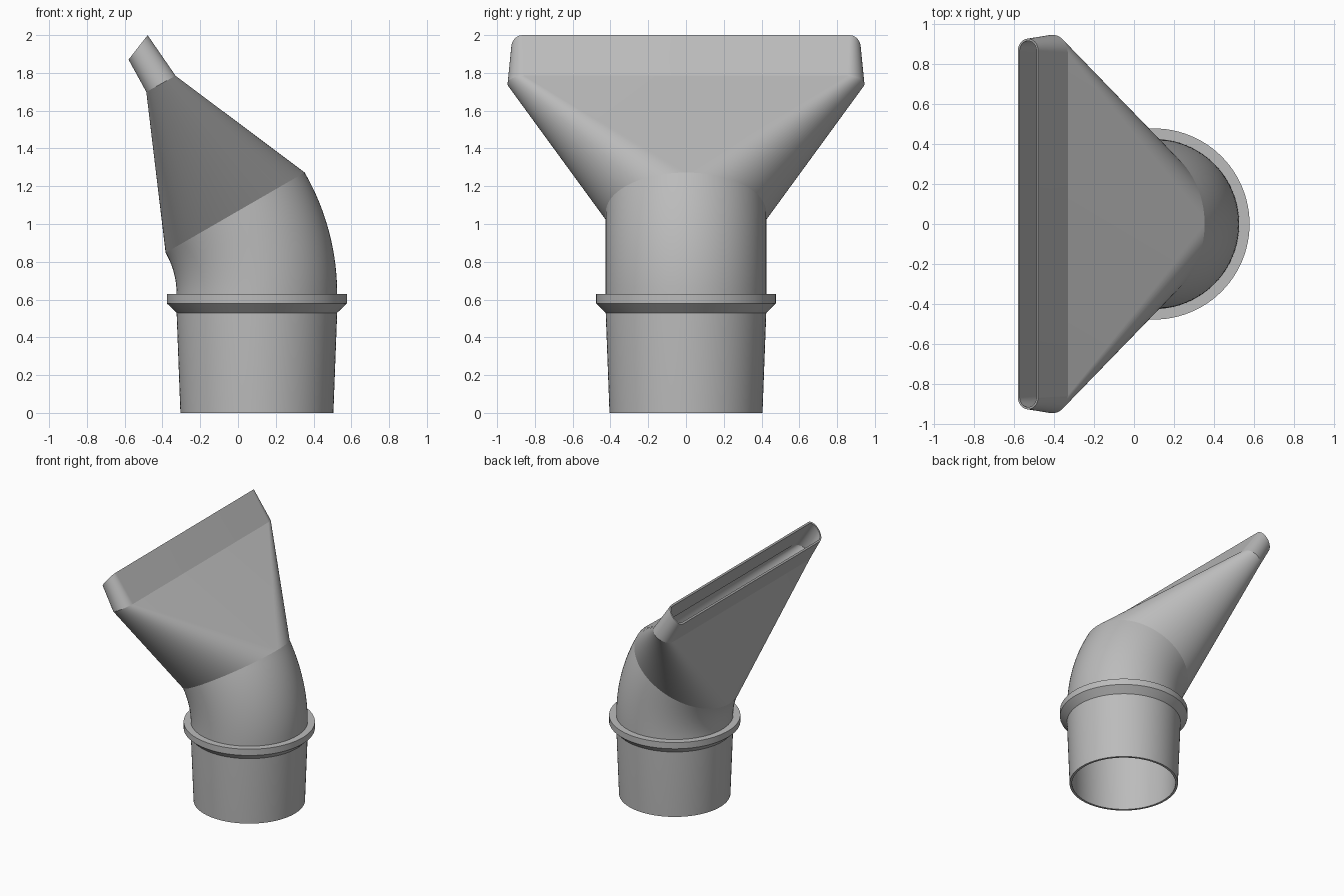
import bpy, bmesh
from math import sin, cos, pi, radians
from mathutils import Vector

SEG = 48          # steps per half turn
PIPE_X = 0.10     # axis of the lower pipe

if "Cube" in bpy.data.objects:
    bpy.data.objects.remove(bpy.data.objects["Cube"])

grey = bpy.data.materials.new("plain grey")
grey.use_nodes = True
colour = (0.5, 0.5, 0.5, 1)
grey.diffuse_color = colour
grey.node_tree.nodes["Principled BSDF"].inputs["Base Color"].default_value = colour


def ring(x, z, tilt, r, half=0.0, ry=None):
    """Stadium outline (a circle when half is 0), tilted about the y axis."""
    ry = r if ry is None else ry
    u = Vector((cos(radians(tilt)), 0, sin(radians(tilt))))
    points = []
    for side in (1, -1):
        for i in range(SEG + 1):
            a = pi * i / SEG + (0 if side > 0 else pi)
            points.append(Vector((x, side * half + ry * sin(a), z)) + u * (r * cos(a)))
    return points


def tube(name, outer, inner):
    """Walled tube: skin the outer rings up, then the inner rings back down."""
    bm = bmesh.new()
    loops = [[bm.verts.new(p) for p in pts] for pts in outer + inner[::-1]]
    for a, b in zip(loops, loops[1:] + loops[:1]):
        n = len(a)
        for i in range(n):
            j = (i + 1) % n
            bm.faces.new((a[i], a[j], b[j], b[i]))
    bmesh.ops.remove_doubles(bm, verts=bm.verts, dist=0.00005)
    bmesh.ops.recalc_face_normals(bm, faces=bm.faces)
    mesh = bpy.data.meshes.new(name)
    bm.to_mesh(mesh)
    bm.free()
    mesh.materials.append(grey)
    obj = bpy.data.objects.new(name, mesh)
    bpy.context.collection.objects.link(obj)
    bpy.ops.object.select_all(action="DESELECT")
    obj.select_set(True)
    bpy.context.view_layer.objects.active = obj
    bpy.ops.object.shade_smooth_by_angle(angle=radians(25))
    return obj


def lathe(profile):
    return [ring(PIPE_X, z, 0, r) for z, r in profile]


WALL = 0.018

# Tapered lower pipe
pipe = [(0, 0.405), (0.53, 0.425), (0.63, 0.425)]
tube("lower_pipe", lathe(pipe), lathe([(z, r - WALL) for z, r in pipe]))

# Stop collar with chamfered underside
tube("collar", lathe([(0.53, 0.425), (0.58, 0.477), (0.63, 0.477)]),
     lathe([(0.53, 0.415), (0.63, 0.415)]))

# Bent elbow
BEND, TURN, STEPS = 0.86, 30, 16


def bend(r):
    rings = []
    for i in range(STEPS + 1):
        t = TURN * i / STEPS
        rings.append(ring(PIPE_X - BEND + BEND * cos(radians(t)),
                          0.63 + BEND * sin(radians(t)), t, r))
    return rings


elbow_out, elbow_in = bend(0.425), bend(0.425 - WALL)
tube("elbow", elbow_out, elbow_in)

# Flare from round pipe to wide slot
slot_out = ring(-0.408, 1.742, 29, 0.0885, 0.856)
slot_in = ring(-0.408, 1.742, 29, 0.0745, 0.856)
tube("flared_transition", [elbow_out[-1], slot_out], [elbow_in[-1], slot_in])

# Flat slot outlet with an angled mouth
tube("slot_outlet",
     [slot_out, ring(-0.529, 1.935, 52, 0.082, 0.865, 0.06)],
     [slot_in, ring(-0.529, 1.935, 52, 0.068, 0.865, 0.049)])
